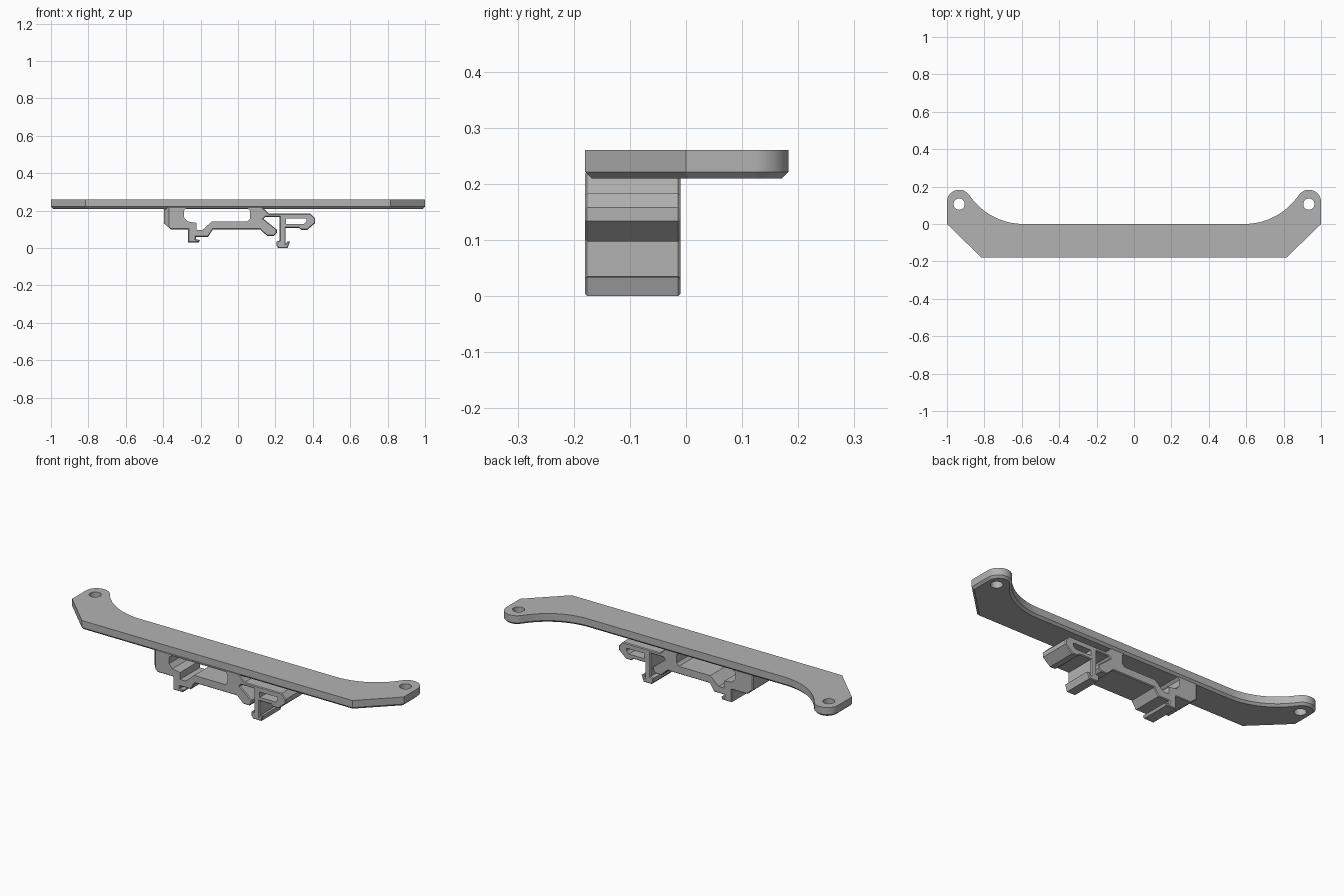
import bpy, bmesh, math
from mathutils import Vector

cube = bpy.data.objects.get("Cube")
if cube:
    bpy.data.objects.remove(cube)

grey = bpy.data.materials.new("plain grey")
grey.use_nodes = True
grey.diffuse_color = (0.45, 0.45, 0.45, 1)
grey.node_tree.nodes["Principled BSDF"].inputs["Base Color"].default_value = (0.45, 0.45, 0.45, 1)


def prism(name, points, direction, rims=(), width=0.01):
    """Extrude a closed outline; chamfer the start and/or end rim."""
    bm = bmesh.new()
    start = bm.faces.new([bm.verts.new(p) for p in points])
    bm.normal_update()
    out = bmesh.ops.extrude_face_region(bm, geom=[start], use_keep_orig=True)
    end = next(g for g in out["geom"] if isinstance(g, bmesh.types.BMFace))
    bmesh.ops.translate(bm, verts=end.verts[:], vec=Vector(direction))
    bmesh.ops.recalc_face_normals(bm, faces=bm.faces[:])
    edges = []
    for rim, face in (("start", start), ("end", end)):
        if rim in rims:
            edges += face.edges[:]
    if edges:
        bmesh.ops.bevel(bm, geom=edges, offset=width, segments=1,
                        affect='EDGES', clamp_overlap=True)
    mesh = bpy.data.meshes.new(name)
    bm.to_mesh(mesh)
    bm.free()
    mesh.materials.append(grey)
    obj = bpy.data.objects.new(name, mesh)
    bpy.context.collection.objects.link(obj)
    return obj


def cut(obj, cutters):
    """Subtract the cutters, bake the result and drop the cutters."""
    for c in cutters:
        c.hide_render = True
        mod = obj.modifiers.new("cut", 'BOOLEAN')
        mod.operation, mod.solver, mod.object = 'DIFFERENCE', 'EXACT', c
    graph = bpy.context.evaluated_depsgraph_get()
    mesh = bpy.data.meshes.new_from_object(obj.evaluated_get(graph))
    obj.modifiers.clear()
    obj.data = mesh
    for c in cutters:
        bpy.data.objects.remove(c)


def arc(cx, cy, r, a0, a1, n):
    steps = [math.radians(a0 + (a1 - a0) * i / n) for i in range(n + 1)]
    return [(cx + r * math.cos(a), cy + r * math.sin(a)) for a in steps]


def smooth(obj):
    bpy.ops.object.select_all(action='DESELECT')
    obj.select_set(True)
    bpy.context.view_layer.objects.active = obj
    bpy.ops.object.shade_smooth_by_angle(angle=math.radians(25))


# Mounting plate: mirrored half outline with rounded ears, chamfered below
BOTTOM, TOP = 0.21, 0.26
EAR = (0.935, 0.118)
half = [(0.815, -0.18), (1.0, 0.0)]
half += arc(*EAR, 0.065, 0, 146, 16)
half += arc(0.59, 0.35, 0.35, -34, -90, 16)[1:]
outline = half + [(-x, y) for x, y in reversed(half)]
plate = prism("mounting_plate", [(x, y, BOTTOM) for x, y in outline],
              (0, 0, TOP - BOTTOM), ("start",), 0.0115)
holes = [prism("screw_hole", [(x, y, 0.1) for x, y in arc(s * 0.935, 0.106, 0.03, 0, 345, 23)],
               (0, 0, 0.3)) for s in (-1, 1)]
cut(plate, holes)
smooth(plate)

# Rail clip: side profile extruded along the depth of the plate
FRONT, BACK = -0.18, -0.01


def in_front(profile, y):
    return [(x, y, z) for x, z in profile]


clip_profile = [
    (-0.396, 0.222), (-0.396, 0.131), (-0.36, 0.1), (-0.267, 0.1),
    # fixed hook
    (-0.267, 0.03), (-0.21, 0.03), (-0.203, 0.043), (-0.225, 0.046),
    (-0.225, 0.06), (-0.16, 0.06), (-0.134, 0.1), (0.118, 0.1),
    # slanted stop
    (0.155, 0.065), (0.193, 0.065), (0.208, 0.08), (0.208, 0.098),
    (0.136, 0.156), (0.145, 0.166), (0.222, 0.166),
    # spring leg and foot
    (0.222, 0.04), (0.205, 0.034), (0.205, 0.013), (0.216, 0.0),
    (0.265, 0.0), (0.277, 0.034), (0.265, 0.036), (0.255, 0.024),
    # release lever
    (0.255, 0.108), (0.325, 0.108), (0.338, 0.097), (0.37, 0.097),
    (0.413, 0.134), (0.413, 0.158), (0.388, 0.184), (0.165, 0.184),
    (0.125, 0.222)]
window = [
    (-0.275, 0.212), (-0.29, 0.198), (-0.29, 0.165), (-0.27, 0.142),
    (-0.223, 0.135), (-0.223, 0.097), (-0.19, 0.097), (-0.139, 0.142),
    (0.05, 0.142), (0.064, 0.157), (0.064, 0.2), (0.052, 0.212)]
slot = [(0.257, 0.157), (0.365, 0.157), (0.365, 0.142), (0.352, 0.128), (0.257, 0.128)]

clip = prism("rail_clip", in_front(clip_profile, FRONT), (0, BACK - FRONT, 0),
             ("start", "end"), 0.004)
cutters = [prism("opening", in_front(p, -0.3), (0, 0.5, 0)) for p in (window, slot)]
# wide chamfer on the front outer corner of the clip
cutters.append(prism("corner", [(-0.42, -0.2, 0.0), (-0.35, -0.2, 0.0), (-0.42, -0.13, 0.0)],
                     (0, 0, 0.3)))
cut(clip, cutters)
